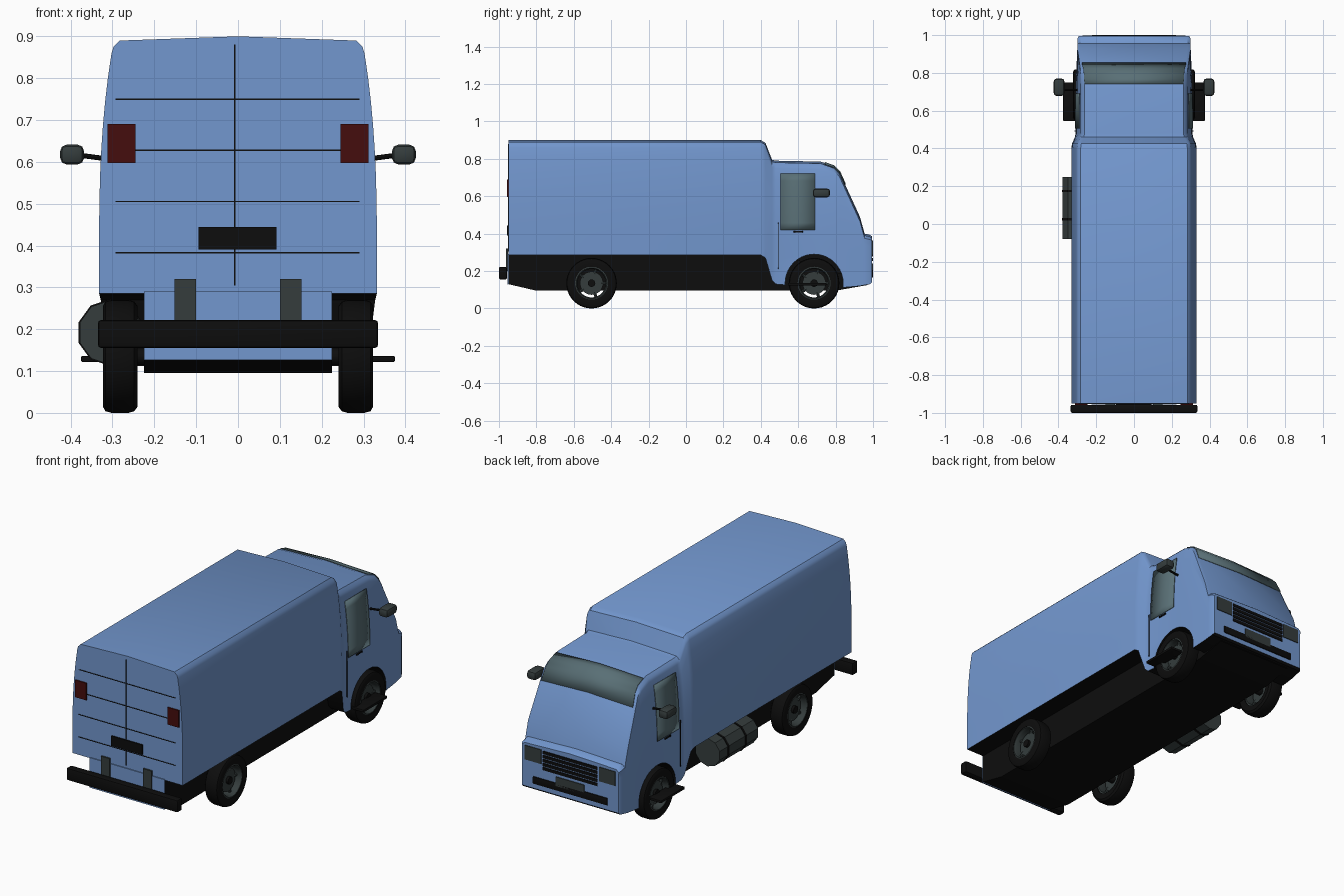
import bpy, bmesh, math
from mathutils import Matrix, Vector

if "Cube" in bpy.data.objects:
    bpy.data.objects.remove(bpy.data.objects["Cube"], do_unlink=True)


def material(name, rgb):
    m = bpy.data.materials.new(name)
    m.use_nodes = True
    m.diffuse_color = (*rgb, 1)
    m.node_tree.nodes["Principled BSDF"].inputs["Base Color"].default_value = (*rgb, 1)
    return m


blue = material("body blue", (0.17, 0.31, 0.62))
black = material("trim black", (0.004, 0.004, 0.004))
grey = material("dark grey", (0.035, 0.046, 0.046))
glass = material("window grey", (0.10, 0.16, 0.18))
red = material("tail light red", (0.06, 0.004, 0.004))


def finish(name, bm, mat, smooth=True):
    bmesh.ops.recalc_face_normals(bm, faces=bm.faces)
    me = bpy.data.meshes.new(name)
    bm.to_mesh(me)
    bm.free()
    ob = bpy.data.objects.new(name, me)
    bpy.context.collection.objects.link(ob)
    me.materials.append(mat)
    if smooth:
        shade(ob)
    return ob


def shade(ob):
    bpy.ops.object.select_all(action="DESELECT")
    ob.select_set(True)
    bpy.context.view_layer.objects.active = ob
    bpy.ops.object.shade_smooth_by_angle(angle=math.radians(35))


def box(name, xs, ys, zs, mat, bevel=0):
    bm = bmesh.new()
    bmesh.ops.create_cube(bm, size=1)
    for v in bm.verts:
        v.co = [(a + b) / 2 + c * (b - a) for (a, b), c in zip((xs, ys, zs), v.co)]
    if bevel:
        bmesh.ops.bevel(bm, geom=bm.edges[:], offset=bevel, segments=2, affect="EDGES", profile=0.5)
    return finish(name, bm, mat, bool(bevel))


def side_box(name, s, xs, ys, zs, mat, bevel=0):
    return box(name, sorted(s * x for x in xs), ys, zs, mat, bevel)


def cylinder(name, radius, a, b, mat, sides=32):
    a, b = Vector(a), Vector(b)
    bm = bmesh.new()
    bmesh.ops.create_cone(bm, cap_ends=True, segments=sides, radius1=radius, radius2=radius, depth=(b - a).length)
    turn = (b - a).to_track_quat("Z", "Y").to_matrix().to_4x4()
    bmesh.ops.transform(bm, matrix=Matrix.Translation((a + b) / 2) @ turn, verts=bm.verts)
    return finish(name, bm, mat)


def loft(name, rows, mat, closed=False, thick=0):
    bm = bmesh.new()
    vs = [[bm.verts.new(p) for p in row] for row in rows]
    n = len(rows[0])
    for a, b in zip(vs, vs[1:]):
        for j in range(n if closed else n - 1):
            k = (j + 1) % n
            bm.faces.new((a[j], a[k], b[k], b[j]))
    if closed:
        bm.faces.new(vs[0])
        bm.faces.new(vs[-1])
    ob = finish(name, bm, mat)
    if thick:
        ob.modifiers.new("thickness", "SOLIDIFY").thickness = thick
        ob.modifiers["thickness"].offset = 0
    return ob


# Body stations: y, half width, roof height, lower edge
STATIONS = [(-0.95, .332, .90, .285), (.40, .332, .90, .285), (.425, .328, .885, .27),
            (.46, .313, .795, .15), (.48, .309, .79, .13), (.72, .308, .785, .11),
            (.79, .306, .76, .11), (.82, .305, .73, .11), (.93, .30, .49, .12),
            (.955, .298, .40, .125), (.985, .296, .393, .13), (.995, .29, .385, .14)]


def station(y):
    for a, b in zip(STATIONS, STATIONS[1:]):
        if y <= b[0]:
            t = (y - a[0]) / (b[0] - a[0])
            return [p + t * (q - p) for p, q in zip(a, b)]
    return list(STATIONS[-1])


def side_x(y, z):
    _, w, top, _ = station(y)
    zz = z * 0.9 / max(top, 0.79)
    return w * (1 - 0.11 * max(0, (zz - 0.4) / 0.5) ** 2.5)


def section(y):
    _, w, top, low = station(y)
    half = []
    for i in range(11):
        z = low + (top - 0.04 - low) * i / 10
        half.append((side_x(y, z), z))
    edge = side_x(y, top)
    half += [(edge + 0.002, top - 0.025), (edge - 0.013, top - 0.01)]
    ring = [(x, y, z) for x, z in half] + [(0, y, top)]
    return ring + [(-x, y, z) for x, z in reversed(half)]


body = loft("body", [section(s[0]) for s in STATIONS], blue, closed=True)

# Front wheel arches cut from the cab
ARCH_Y, ARCH_Z, ARCH_R = 0.685, 0.135, 0.155
for s in (1, -1):
    cut = cylinder("arch_cutter", ARCH_R, (s * .2, ARCH_Y, ARCH_Z), (s * .4, ARCH_Y, ARCH_Z), black, 40)
    cut.hide_render = True
    mod = body.modifiers.new("arch", "BOOLEAN")
    mod.operation, mod.object, mod.solver = "DIFFERENCE", cut, "EXACT"
    bpy.context.view_layer.objects.active = body
    bpy.ops.object.modifier_apply(modifier="arch")
    bpy.data.objects.remove(cut, do_unlink=True)
body.data.materials.clear()
body.data.materials.append(blue)
body.data.materials.append(black)
for p in body.data.polygons:
    c = p.center
    in_arch = math.hypot(c.y - ARCH_Y, c.z - ARCH_Z) < ARCH_R + .01 and abs(c.x) < .29
    p.material_index = int(p.normal.z < -0.15 or in_arch)
shade(body)

# Chassis and rear lower panel
outline = [(-.95, .29), (-.95, .13), (-.8, .095), (.8, .095), (.97, .125), (.97, .14), (.5, .29)]
bm = bmesh.new()
face = bm.faces.new([bm.verts.new((-.225, y, z)) for y, z in outline])
ext = bmesh.ops.extrude_face_region(bm, geom=[face])
bmesh.ops.translate(bm, vec=(.45, 0, 0), verts=[v for v in ext["geom"] if isinstance(v, bmesh.types.BMVert)])
finish("chassis", bm, black, False)
box("rear_lower_panel", (-.225, .225), (-.955, -.949), (.127, .29), blue)
box("rear_bumper", (-.335, .335), (-1, -.957), (.155, .222), black, .008)

# Rear doors: seams, plate, lights
box("rear_door_seam", (-.010, -.006), (-.953, -.949), (.305, .88), black)
for i in range(4):
    z = .383 + i * .1223
    box("rear_panel_line", (-.293, .29), (-.953, -.949), (z - .0015, z + .0015), black)
box("rear_plate", (-.094, .092), (-.957, -.949), (.39, .444), black)
for s in (1, -1):
    side_box("tail_light", s, (.245, .312), (-.957, -.949), (.597, .69), red)
    side_box("bumper_bracket", s, (.10, .152), (-.962, -.953), (.20, .32), grey)

# Cab glass, door details, mirrors, steps
rows = []
for y in (.74, .765, .79, .805, .82, .85):
    top = station(y)[2]
    x = side_x(y, top) - .013
    rows.append([(-x, y + .002, top - .007), (0, y + .002, top + .003), (x, y + .002, top - .007)])
loft("windscreen", rows, glass, thick=.004)


def side_panel(name, s, ys, zs, mat):
    rows = []
    for i in range(9):
        z = zs[0] + (zs[1] - zs[0]) * i / 8
        rows.append([(s * (side_x(y, z) + .003), y, z) for y in ys])
    loft(name, rows, mat, thick=.004)


for s in (1, -1):
    side_panel("side_window", s, (.505, .60, .69), (.42, .72), glass)
    side_panel("door_seam", s, (.491, .495), (.21, .46), black)
    side_panel("door_handle", s, (.575, .625), (.405, .414), black)
    side_box("mirror", s, (.368, .425), (.678, .77), (.594, .641), grey, .015)
    cylinder("mirror_arm", .006, (s * .28, .71, .603), (s * .38, .71, .616), black, 8)
    side_box("cab_step", s, (.30, .375), (.545, .75), (.122, .136), black, .003)

# Cab nose: headlights, grille, bumper strip
for s in (1, -1):
    side_box("headlight", s, (.175, .272), (.99, .999), (.285, .362), grey)
for i in range(5):
    z = .255 + i * .022
    box("grille_bar", (-.165, .165), (.99, .999), (z, z + .016), black)
box("front_bumper_strip", (-.225, .225), (.985, 1), (.165, .205), black, .004)
box("front_plate", (-.085, .085), (.99, 1), (.19, .24), grey)


# Wheels
def lathe(name, profile, s, y, mat, steps=40):
    rows = []
    for r, x in profile:
        rows.append([(s * x, y + r * math.cos(math.tau * i / steps), .135 + r * math.sin(math.tau * i / steps))
                     for i in range(steps)])
    bm = bmesh.new()
    rings = [[bm.verts.new(p) for p in row] for row in rows]
    for a, b in zip(rings, rings[1:] + rings[:1]):
        for i in range(steps):
            k = (i + 1) % steps
            bm.faces.new((a[i], a[k], b[k], b[i]))
    return finish(name, bm, mat)


for y in (-.505, ARCH_Y):
    cylinder("axle", .02, (-.29, y, .135), (.29, y, .135), black, 12)
    for s in (1, -1):
        lathe("tyre", [(.088, .245), (.12, .24), (.131, .248), (.135, .262), (.135, .302),
                       (.131, .317), (.12, .323), (.088, .32)], s, y, black)
        lathe("rim_ring", [(.088, .25), (.088, .318), (.082, .32), (.076, .305), (.08, .25)], s, y, grey)
        cylinder("wheel_disc", .062, (s * .282, y, .135), (s * .294, y, .135), grey)
        cylinder("hub_cap", .02, (s * .28, y, .135), (s * .308, y, .135), black, 16)
        for i in range(5):
            a = math.tau * i / 5
            d = Vector((0, math.cos(a), math.sin(a)))
            c = Vector((s * .288, y, .135))
            cylinder("wheel_spoke", .008, c + d * .05, c + d * .082, grey, 8)

# Fuel tank with straps
cylinder("fuel_tank", .077, (-.305, -.08, .192), (-.305, .25, .192), grey, 10)
for y in (.025, .175):
    cylinder("tank_strap", .08, (-.305, y - .006, .192), (-.305, y + .006, .192), black, 10)
